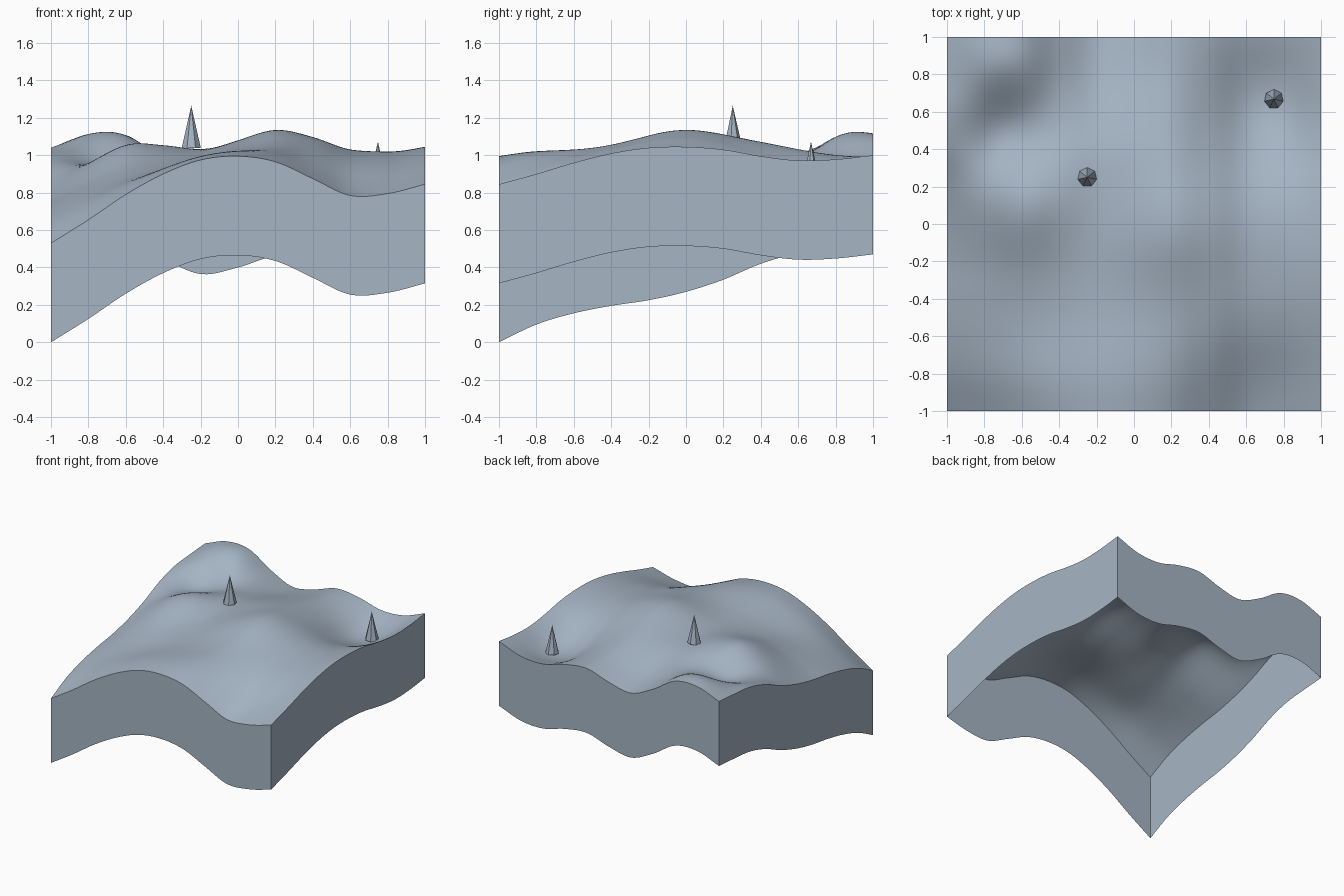
import bpy
import bmesh
import math
from mathutils import Matrix

cube = bpy.data.objects.get("Cube")
if cube:
    bpy.data.objects.remove(cube, do_unlink=True)

CELLS = 72
SKIRT = 0.53

# Edge profiles of the terrain, in evenly spaced heights
FRONT = [.53, .655, .79, .90, .975, .995, .965, .875, .785, .795, .845]
BACK = [1.04, 1.11, 1.10, .98, .895, .93, .99, .97, .92, .93, 1.0]
LEFT = [.53, .625, .685, .725, .755, .80, .865, .95, 1.005, 1.025, 1.04]
RIGHT = [.845, .90, .96, 1.01, 1.04, 1.045, 1.03, .995, .972, .978, 1.0]

# Hills and hollows: x, y, height, sharpness
BUMPS = [(-.25, .25, .06, 8), (.2, 0, .065, 10), (.65, 0, .06, 8),
         (.2, .5, .022, 8), (.74, .67, -.09, 8), (-.7, .5, -.18, 14),
         (-.72, .92, .05, 20), (-.62, .1, .06, 14), (-.08, .15, -.025, 14),
         (.1, -.45, -.035, 10), (.65, -.5, .06, 8), (-.5, -.52, -.06, 8)]


def mix(a, b, t):
    return a + (b - a) * t


def spline(points, t):
    """Smooth curve through evenly spaced heights, t from 0 to 1."""
    last = len(points) - 1
    i = min(int(t * last), last - 1)
    f = t * last - i
    p1, p2 = points[i], points[i + 1]
    p0 = points[i - 1] if i > 0 else 2 * p1 - p2
    p3 = points[i + 2] if i + 2 <= last else 2 * p2 - p1
    m1, m2 = (p2 - p0) / 2, (p3 - p1) / 2
    d = p2 - p1
    return p1 + f * (m1 + f * (3 * d - 2 * m1 - m2 + f * (m1 + m2 - 2 * d)))


def ground(x, y):
    """Patch blended between the four edges, plus the bumps inside."""
    u, v = (x + 1) / 2, (y + 1) / 2
    across = mix(spline(LEFT, v), spline(RIGHT, v), u)
    along = mix(spline(FRONT, u), spline(BACK, u), v)
    corners = mix(mix(FRONT[0], FRONT[-1], u), mix(BACK[0], BACK[-1], u), v)
    fade = (1 - x ** 6) * (1 - y ** 6)
    bumps = sum(h * math.exp(-k * ((x - bx) ** 2 + (y - by) ** 2))
                for bx, by, h, k in BUMPS)
    return across + along - corners + fade * bumps


def make_object(name, bm, material):
    mesh = bpy.data.meshes.new(name)
    bm.to_mesh(mesh)
    bm.free()
    mesh.materials.append(material)
    obj = bpy.data.objects.new(name, mesh)
    bpy.context.collection.objects.link(obj)
    return obj


stone = bpy.data.materials.new("blue_grey_stone")
stone.use_nodes = True
colour = (0.38, 0.46, 0.55, 1)
stone.diffuse_color = colour
stone.node_tree.nodes["Principled BSDF"].inputs["Base Color"].default_value = colour

# Terrain sheet with a skirt that follows its rim, open below
bm = bmesh.new()
bmesh.ops.create_grid(bm, x_segments=CELLS, y_segments=CELLS, size=1)
for v in bm.verts:
    v.co.z = ground(v.co.x, v.co.y)
rim = [e for e in bm.edges if e.is_boundary]
skirt = bmesh.ops.extrude_edge_only(bm, edges=rim)["geom"]
for v in skirt:
    if isinstance(v, bmesh.types.BMVert):
        v.co.z -= SKIRT
bmesh.ops.recalc_face_normals(bm, faces=bm.faces)
top = max(bm.faces, key=lambda f: abs(f.normal.z))
if top.normal.z < 0:
    bmesh.ops.reverse_faces(bm, faces=bm.faces)
terrain = make_object("terrain", bm, stone)

bpy.ops.object.select_all(action="DESELECT")
terrain.select_set(True)
bpy.context.view_layer.objects.active = terrain
bpy.ops.object.shade_smooth_by_angle(angle=math.radians(35))

# Pointed markers standing on the terrain
for name, x, y, tip in (("middle_spike", -.25, .25, 1.265),
                        ("corner_spike", .748, .668, 1.073)):
    bm = bmesh.new()
    height = 0.225
    bmesh.ops.create_cone(bm, cap_ends=True, segments=7, radius1=.052, radius2=0,
                          depth=height,
                          matrix=Matrix.Translation((x, y, tip - height / 2)))
    make_object(name, bm, stone)
